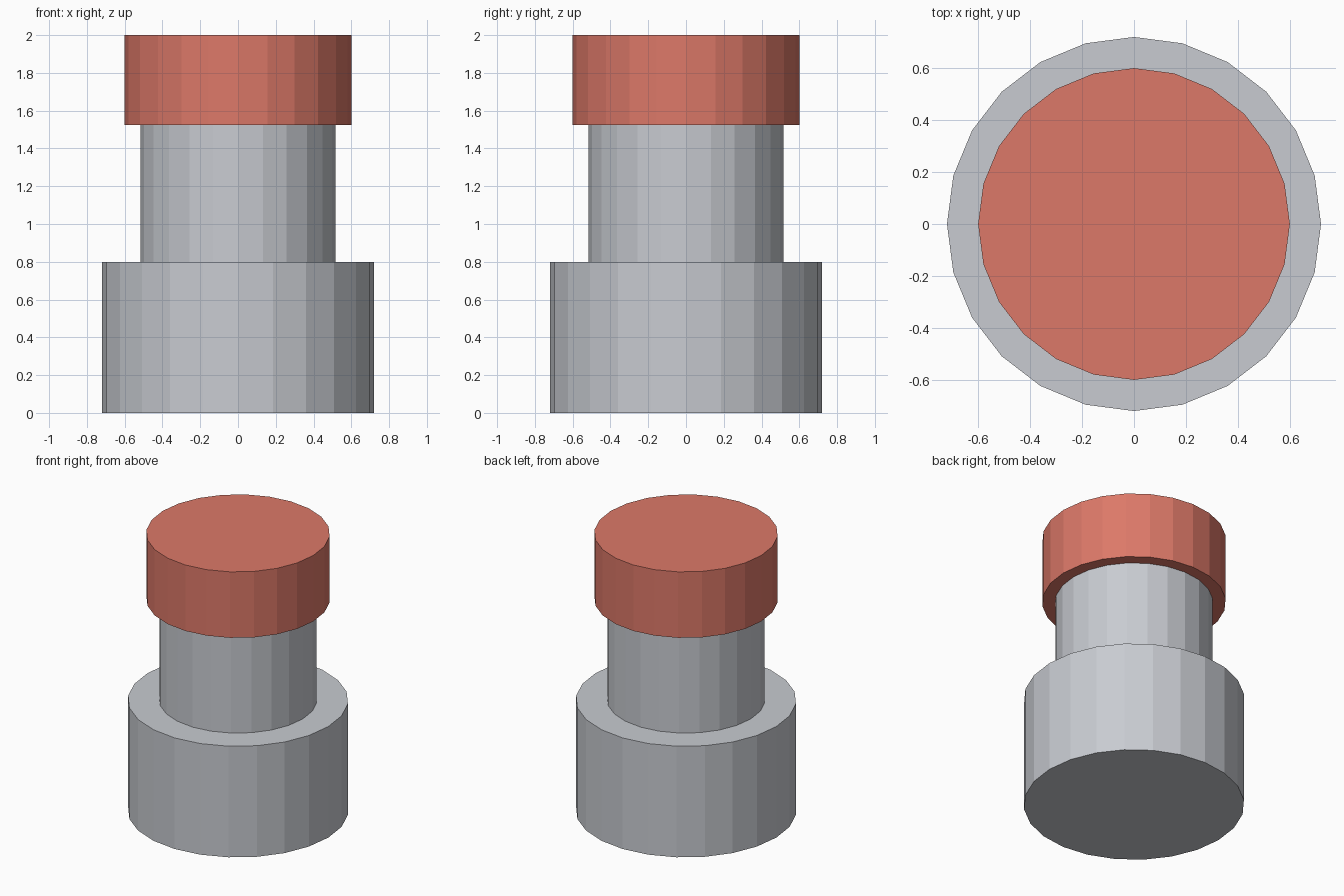
import bpy

if "Cube" in bpy.data.objects:
    bpy.data.objects.remove(bpy.data.objects["Cube"], do_unlink=True)

SIDES = 24


def make_material(name, rgb):
    mat = bpy.data.materials.new(name)
    mat.use_nodes = True
    color = (*rgb, 1.0)
    mat.diffuse_color = color
    mat.node_tree.nodes["Principled BSDF"].inputs["Base Color"].default_value = color
    return mat


def make_drum(name, radius, bottom, top, mat):
    """Flat-shaded closed cylinder standing between two heights."""
    bpy.ops.mesh.primitive_cylinder_add(
        vertices=SIDES, radius=radius, depth=top - bottom,
        location=(0, 0, (bottom + top) / 2))
    drum = bpy.context.object
    drum.name = name
    drum.data.materials.append(mat)
    return drum


grey = make_material("light grey", (0.58, 0.60, 0.64))
red = make_material("soft red", (0.72, 0.19, 0.14))

# Wide base, narrower neck and overhanging cap
make_drum("base", 0.72, 0.0, 0.80, grey)
make_drum("neck", 0.516, 0.80, 1.525, grey)
make_drum("cap", 0.60, 1.525, 2.0, red)
